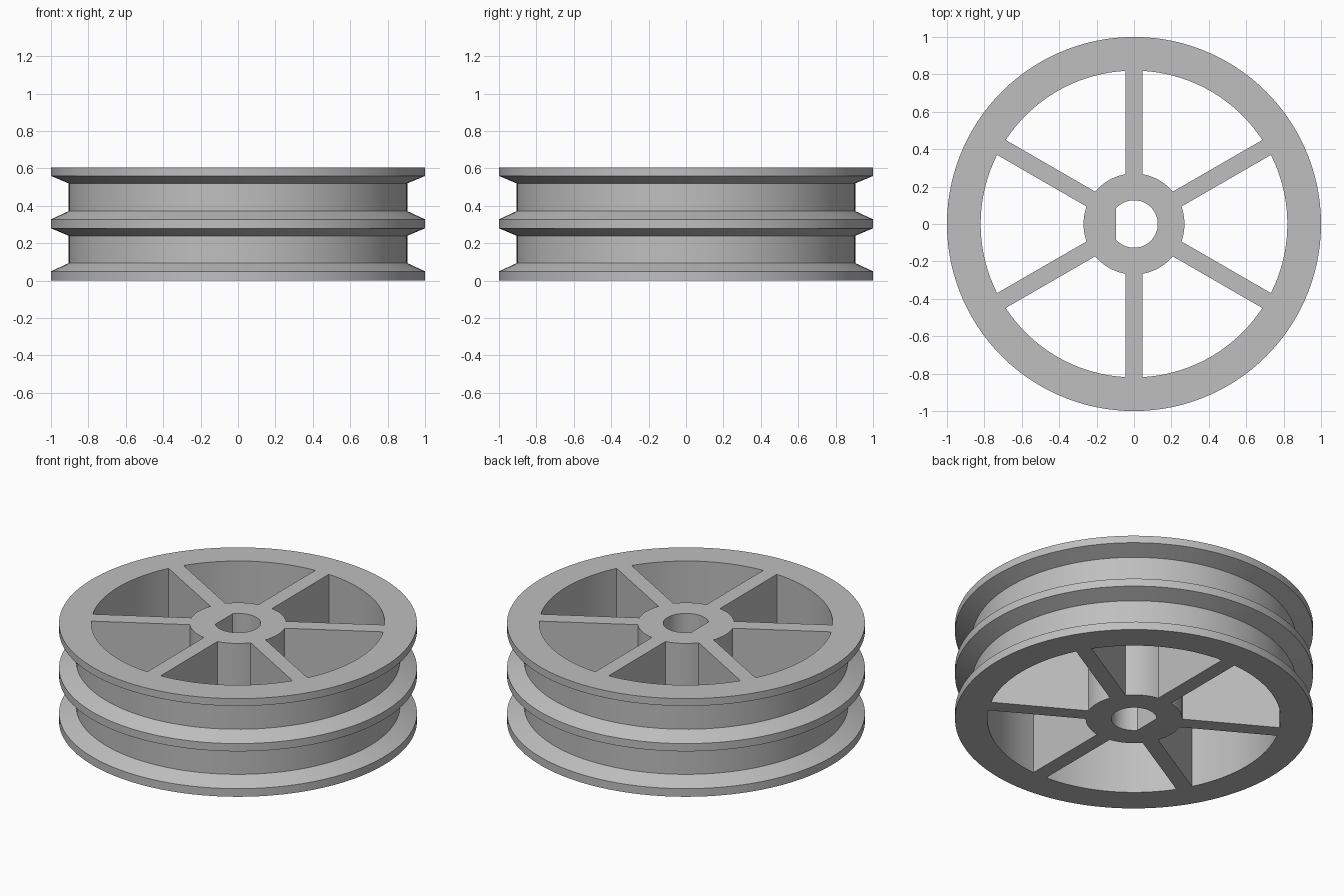
import bpy
import bmesh
from math import radians, sin, cos, asin, acos, pi

HEIGHT = 0.605
SEGMENTS = 120
HUB_R, RIM_R, BORE_R = 0.27, 0.82, 0.127
SPOKE_HALF = 0.046

cube = bpy.data.objects.get("Cube")
if cube:
    bpy.data.objects.remove(cube, do_unlink=True)

grey = bpy.data.materials.new("plain grey")
grey.use_nodes = True
colour = (0.52, 0.52, 0.52, 1)
grey.diffuse_color = colour
grey.node_tree.nodes["Principled BSDF"].inputs["Base Color"].default_value = colour


def finish(name, bm):
    bmesh.ops.recalc_face_normals(bm, faces=bm.faces)
    mesh = bpy.data.meshes.new(name)
    bm.to_mesh(mesh)
    bm.free()
    mesh.materials.append(grey)
    obj = bpy.data.objects.new(name, mesh)
    bpy.context.collection.objects.link(obj)
    return obj


def turned(name, profile):
    """Solid of revolution from (radius, z) points, capped at both ends."""
    bm = bmesh.new()
    rings = [[bm.verts.new((r * cos(2 * pi * i / SEGMENTS),
                            r * sin(2 * pi * i / SEGMENTS), z))
              for i in range(SEGMENTS)] for r, z in profile]
    for low, high in zip(rings, rings[1:]):
        for i in range(SEGMENTS):
            j = (i + 1) % SEGMENTS
            bm.faces.new((low[i], low[j], high[j], high[i]))
    bm.faces.new(rings[0])
    bm.faces.new(rings[-1])
    return finish(name, bm)


def arc(radius, start, end, steps):
    angles = [start + (end - start) * i / steps for i in range(steps + 1)]
    return [(radius * cos(a), radius * sin(a)) for a in angles]


def add_prism(bm, outline):
    """Upright prism that passes right through the wheel."""
    face = bm.faces.new([bm.verts.new((x, y, -0.1)) for x, y in outline])
    grown = bmesh.ops.extrude_face_region(bm, geom=[face])["geom"]
    top = [v for v in grown if isinstance(v, bmesh.types.BMVert)]
    bmesh.ops.translate(bm, verts=top, vec=(0, 0, HEIGHT + 0.2))


# Turned body with two belt grooves between three flanges
wheel = turned("double_groove_wheel", [
    (1, 0), (1, 0.05), (0.905, 0.094), (0.905, 0.24),
    (1, 0.28), (1, 0.328), (0.905, 0.372), (0.905, 0.52),
    (1, 0.56), (1, HEIGHT)])

# Six pockets leave parallel-sided spokes between hub and rim
cutter_bm = bmesh.new()
inner_gap, outer_gap = asin(SPOKE_HALF / HUB_R), asin(SPOKE_HALF / RIM_R)
for k in range(6):
    a, b = radians(60 * k - 30), radians(60 * k + 30)
    add_prism(cutter_bm, arc(RIM_R, a + outer_gap, b - outer_gap, 18)
              + arc(HUB_R, b - inner_gap, a + inner_gap, 10))

# D-shaped shaft bore, flat on the -x side
half = acos(-0.095 / BORE_R)
add_prism(cutter_bm, arc(BORE_R, -half, half, 48))
cutter = finish("pocket_cutter", cutter_bm)
cutter.hide_render = True

# Cut the openings, then smooth the curved walls
cut = wheel.modifiers.new("openings", "BOOLEAN")
cut.operation = "DIFFERENCE"
cut.solver = "EXACT"
cut.object = cutter
bpy.ops.object.select_all(action="DESELECT")
wheel.select_set(True)
bpy.context.view_layer.objects.active = wheel
bpy.ops.object.modifier_apply(modifier=cut.name)
bpy.data.objects.remove(cutter, do_unlink=True)
bpy.ops.object.shade_smooth_by_angle(angle=radians(20))
